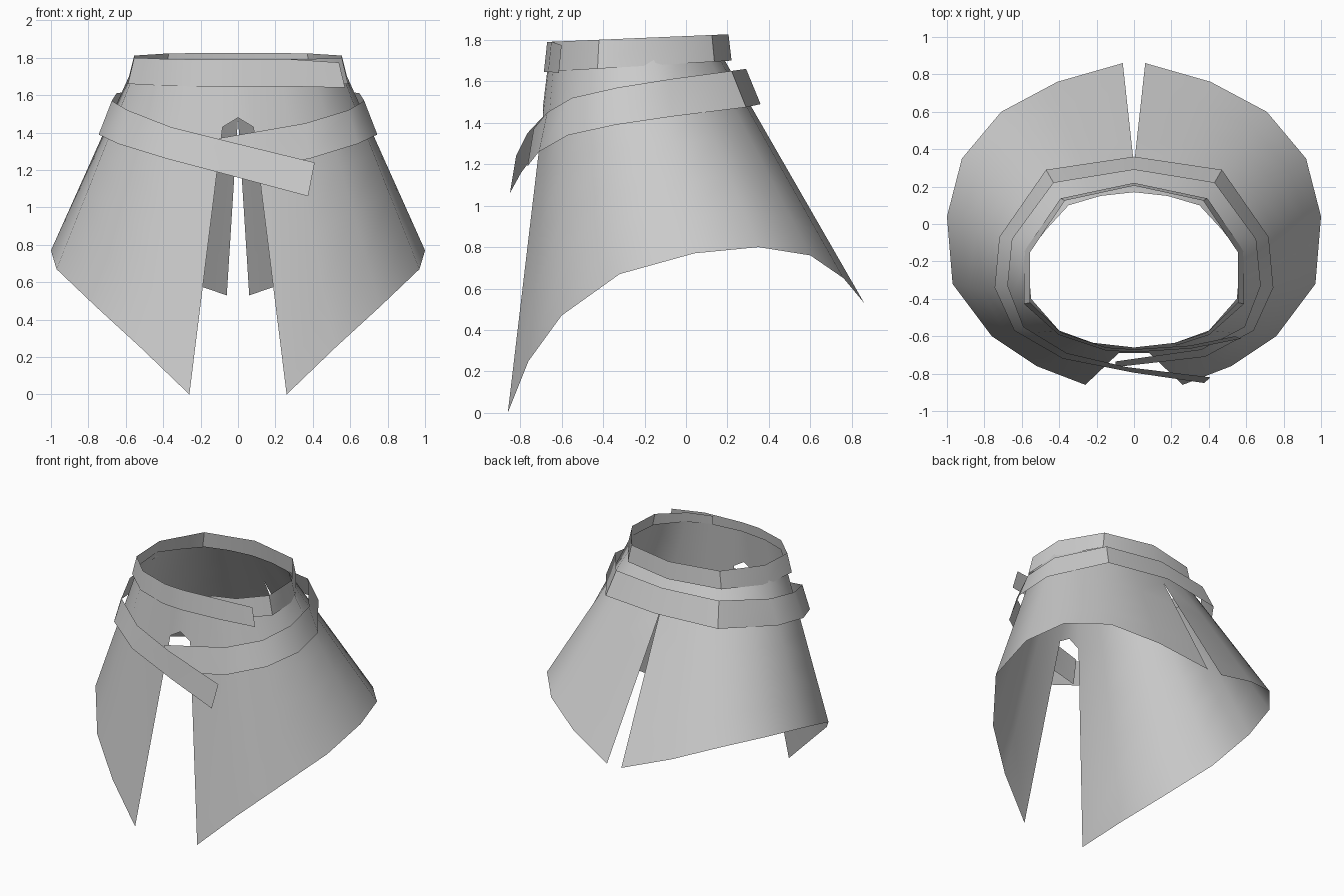
import bpy, math
from mathutils import Vector

cube = bpy.data.objects.get("Cube")
if cube:
    bpy.data.objects.remove(cube, do_unlink=True)

grey = bpy.data.materials.new("plain_grey")
grey.use_nodes = True
COLOUR = (0.6, 0.6, 0.6, 1)
grey.diffuse_color = COLOUR
grey.node_tree.nodes["Principled BSDF"].inputs["Base Color"].default_value = COLOUR


def make_object(name, verts, faces):
    mesh = bpy.data.meshes.new(name)
    mesh.from_pydata(verts, [], faces)
    mesh.materials.append(grey)
    obj = bpy.data.objects.new(name, mesh)
    bpy.context.collection.objects.link(obj)
    bpy.ops.object.select_all(action='DESELECT')
    obj.select_set(True)
    bpy.context.view_layer.objects.active = obj
    bpy.ops.object.shade_smooth_by_angle(angle=math.radians(40))
    return obj


def strap(name, top, bottom):
    """Open ribbon between two edges, running clockwise seen from above."""
    n = len(top)
    faces = [(i, i + 1, n + i + 1, n + i) for i in range(n - 1)]
    return make_object(name, top + bottom, faces)


# Skirt: one half from front slit to back slit, mirrored
WAIST_Z = 1.73
waist = [(.045, -.655), (.22, -.635), (.40, -.57), (.55, -.40), (.57, -.16),
         (.47, -.03), (.35, .10), (.18, .15), (0, .17)]
hem = [(.26, -.86, 0), (.52, -.76, .25), (.76, -.60, .47), (.97, -.32, .67),
       (1.0, .04, .77), (.92, .35, .80), (.71, .60, .76), (.41, .76, .65),
       (.06, .86, .53)]
ROWS = 4
cols = len(hem)
rows = [[] for _ in range(ROWS + 2)]
for j, (w, h) in enumerate(zip(waist, hem)):
    w, h = Vector((*w, WAIST_Z)), Vector(h)
    slit_z = 1.43 if j == 0 else 1.48
    mid = w.lerp(h, (WAIST_Z - slit_z) / (WAIST_Z - h.z))
    if j == cols - 1:
        mid.x = 0                      # back slit closes on the centre line
    rows[0].append(w)
    for r in range(ROWS + 1):
        rows[r + 1].append(mid.lerp(h, r / ROWS))
verts = [v for row in rows for v in row]
faces = [((r + 1) * cols + j, (r + 1) * cols + j + 1, r * cols + j + 1, r * cols + j)
         for r in range(ROWS + 1) for j in range(cols - 1)]
# Pointed bridge above the front slit
c = len(verts)
verts += [Vector((0, -.66, WAIST_Z)), Vector((0, -.69, 1.48))]
faces.append((c + 1, cols, 0, c))
skirt = make_object("skirt", verts, faces)
mirror = skirt.modifiers.new("mirror", 'MIRROR')
mirror.use_clip = True

# Waistband: flared strip that overlaps itself at the front
band = [(.54, -.60), (.30, -.65), (0, -.67), (-.15, -.66), (-.39, -.58),
        (-.555, -.42), (-.555, -.15), (-.37, .125), (0, .205), (.37, .125),
        (.555, -.15), (.555, -.42), (.39, -.58), (.22, -.635)]
top, bottom = [], []
for x, y in band:
    k = (y + .67) / .875
    top.append(Vector((x, y, 1.79 + .037 * k)))
    flare = 1.06 if abs(x) > .4 or y > 0 else 1.03
    bottom.append(Vector((x * flare, -.22 + (y + .22) * 1.035, 1.645 + .055 * k)))
top[0].z, bottom[0].z = 1.775, 1.64
strap("waistband", top, bottom)

# Belt: slanted strip, high at the back, ends crossing at the front
side_top = [(.59, -.55, 1.52), (.675, -.33, 1.57), (.65, -.08, 1.61), (.43, .22, 1.65)]
side_bottom = [(.64, -.57, 1.34), (.745, -.34, 1.39), (.72, -.07, 1.43), (.47, .29, 1.475)]


def wrap(side, back):
    return [(-x, y, z) for x, y, z in side] + [back] + side[::-1]


belt_top = ([(.41, -.82, 1.24), (-.04, -.765, 1.35), (-.36, -.69, 1.43)]
            + wrap(side_top, (0, .29, 1.66)) + [(.36, -.67, 1.45), (-.10, -.735, 1.37)])
belt_bottom = ([(.375, -.85, 1.06), (0, -.795, 1.16), (-.38, -.72, 1.26)]
               + wrap(side_bottom, (0, .36, 1.49)) + [(.38, -.71, 1.26), (-.10, -.765, 1.19)])
strap("crossed_belt", belt_top, belt_bottom)
